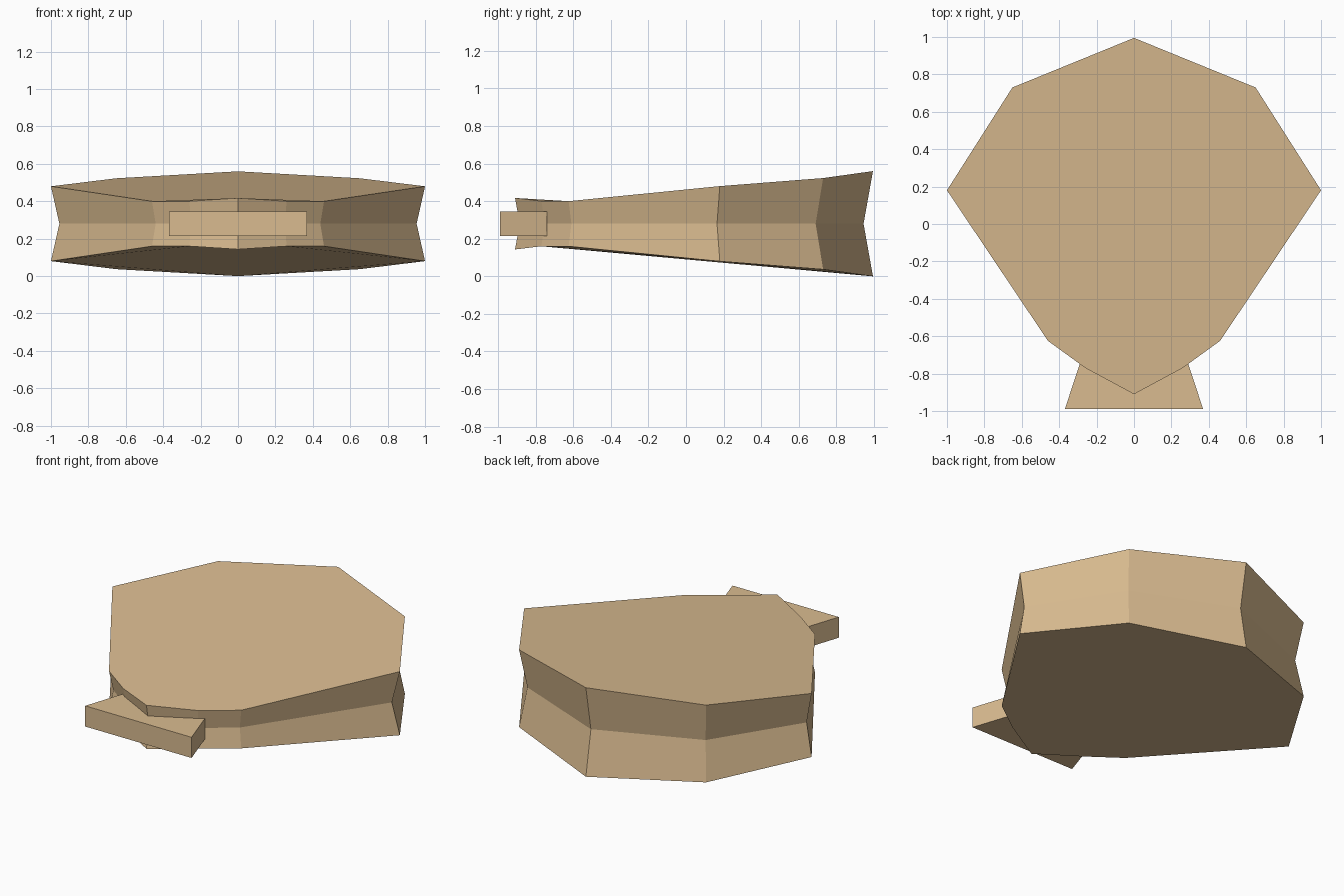
import bpy

if "Cube" in bpy.data.objects:
    bpy.data.objects.remove(bpy.data.objects["Cube"])

tan = bpy.data.materials.new("sandy tan")
tan.diffuse_color = (0.70, 0.50, 0.28, 1)
tan.use_nodes = True
tan.node_tree.nodes["Principled BSDF"].inputs["Base Color"].default_value = tan.diffuse_color
MID_Z = 0.28


def full_loop(half):
    """Mirror a back-to-front half outline across x = 0 (counter-clockwise from above)."""
    left = [(-x, y, h) for x, y, h in half]
    return left + [p for p in reversed(half) if p[0] > 0]


def loft(name, rings):
    """Stack equal-length rings, bottom to top, into a closed solid."""
    n = len(rings[0])
    verts = [v for ring in rings for v in ring]
    faces = [list(reversed(range(n))), list(range(len(verts) - n, len(verts)))]
    for r in range(len(rings) - 1):
        for i in range(n):
            j = (i + 1) % n
            faces.append((r * n + i, r * n + j, (r + 1) * n + j, (r + 1) * n + i))
    mesh = bpy.data.meshes.new(name)
    mesh.from_pydata(verts, [], faces)
    mesh.materials.append(tan)
    mesh.update()
    obj = bpy.data.objects.new(name, mesh)
    bpy.context.collection.objects.link(obj)
    return obj


# Shell: flared rim (x, y, half thickness) around a slightly recessed seam
rim = full_loop([(0, 0.995, 0.28), (0.65, 0.73, 0.243), (1, 0.18, 0.20),
                 (0.46, -0.625, 0.12), (0.26, -0.77, 0.12), (0, -0.91, 0.137)])
seam = full_loop([(0, 0.945, 0), (0.62, 0.69, 0), (0.955, 0.165, 0),
                  (0.44, -0.61, 0), (0.25, -0.75, 0), (0, -0.885, 0)])
loft("shell", [[(x, y, MID_Z + side * h) for x, y, h in ring]
               for ring, side in ((rim, -1), (seam, 0), (rim, 1))])

# Hinge: tapered plate at the front
plate = [(-0.37, -0.99), (0.37, -0.99), (0.287, -0.74), (-0.287, -0.74)]
loft("hinge", [[(x, y, z) for x, y in plate] for z in (0.215, 0.345)])
